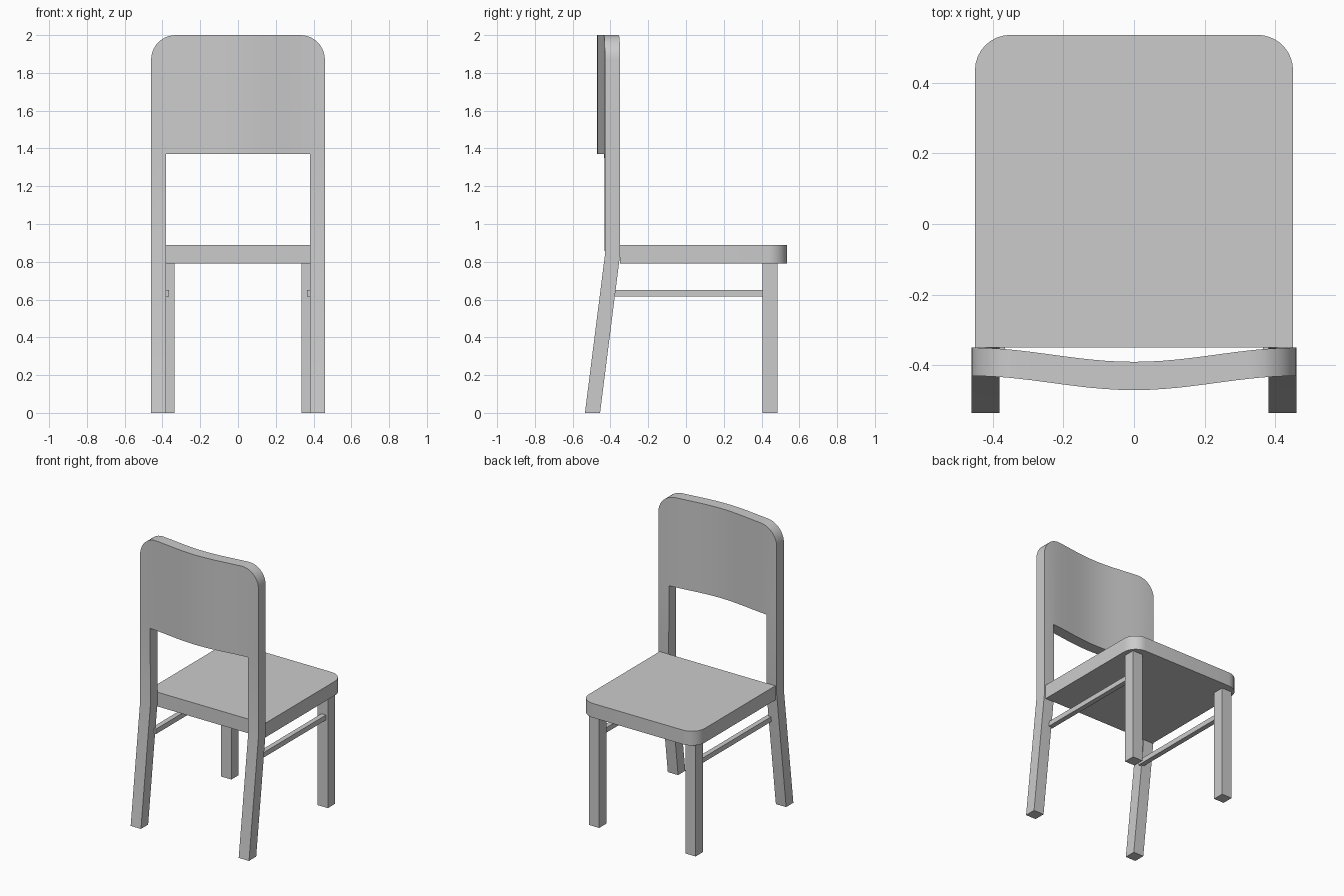
import bpy, bmesh, math

if "Cube" in bpy.data.objects:
    bpy.data.objects.remove(bpy.data.objects["Cube"])

def finish(bm, name):
    bmesh.ops.recalc_face_normals(bm, faces=bm.faces)
    me = bpy.data.meshes.new(name)
    bm.to_mesh(me)
    bm.free()
    ob = bpy.data.objects.new(name, me)
    bpy.context.collection.objects.link(ob)
    me.shade_smooth()
    me.set_sharp_from_angle(angle=math.radians(30))
    return ob

def extrude(bm, vec):
    r = bmesh.ops.extrude_face_region(bm, geom=bm.faces[:])
    bmesh.ops.translate(bm, vec=vec, verts=[v for v in r["geom"] if isinstance(v, bmesh.types.BMVert)])

def box(name, x0, x1, y0, y1, z0, z1):
    bm = bmesh.new()
    bm.faces.new([bm.verts.new(p) for p in ((x0, y0, z0), (x1, y0, z0), (x1, y1, z0), (x0, y1, z0))])
    extrude(bm, (0, 0, z1 - z0))
    return finish(bm, name)

# Back frame: rear legs, uprights and bowed backrest in one piece
W, INNER, R, KNEE, RAIL = 0.46, 0.38, 0.13, 0.83, 1.37

def top_z(x):
    d = max(0, abs(x) - (W - R))
    return 2 - R + math.sqrt(max(0, R * R - d * d))

def front_y(x, row):
    bow = 0.02 * (1 + math.cos(math.pi * x / W))
    return (-0.455, -0.35, -0.35 - bow, -0.35 - bow)[row]

half = [W - R + R * math.sin(math.pi / 2 * i / 10) for i in range(11)]
half += [INNER] + [(W - R) * i / 8 for i in range(1, 8)]
xs = sorted([0] + half + [-x for x in half])

bm = bmesh.new()
grid = [[bm.verts.new((x, front_y(x, r), (0, KNEE, RAIL, top_z(x))[r])) for r in range(4)] for x in xs]
for i in range(len(xs) - 1):
    is_leg = abs(xs[i] + xs[i + 1]) / 2 > INNER
    for r in range(0 if is_leg else 2, 3):
        bm.faces.new((grid[i][r], grid[i + 1][r], grid[i + 1][r + 1], grid[i][r + 1]))
bmesh.ops.delete(bm, geom=[v for v in bm.verts if not v.link_faces], context='VERTS')
extrude(bm, (0, -0.08, 0))
finish(bm, "back_frame")

# Seat with two rounded corners
SX, SY0, SY1, SR = 0.45, -0.35, 0.535, 0.10
outline = [(-SX, SY0), (SX, SY0)]
for i in range(19):
    a = math.pi * min(i, 9) / 18 if i < 10 else math.pi / 2 + math.pi * (i - 10) / 16
    s = 1 if i < 10 else -1
    outline.append((s * (SX - SR) + SR * math.cos(a), SY1 - SR + SR * math.sin(a)))
bm = bmesh.new()
bm.faces.new([bm.verts.new((x, y, 0.79)) for x, y in outline])
extrude(bm, (0, 0, 0.10))
finish(bm, "seat")

# Straight legs and side stretchers
for side, s in (("left", -1), ("right", 1)):
    box("straight_leg_" + side, s * 0.335, s * 0.415, 0.405, 0.485, 0, 0.79)
    box("stretcher_" + side, s * 0.365, s * 0.40, -0.39, 0.41, 0.615, 0.65)
